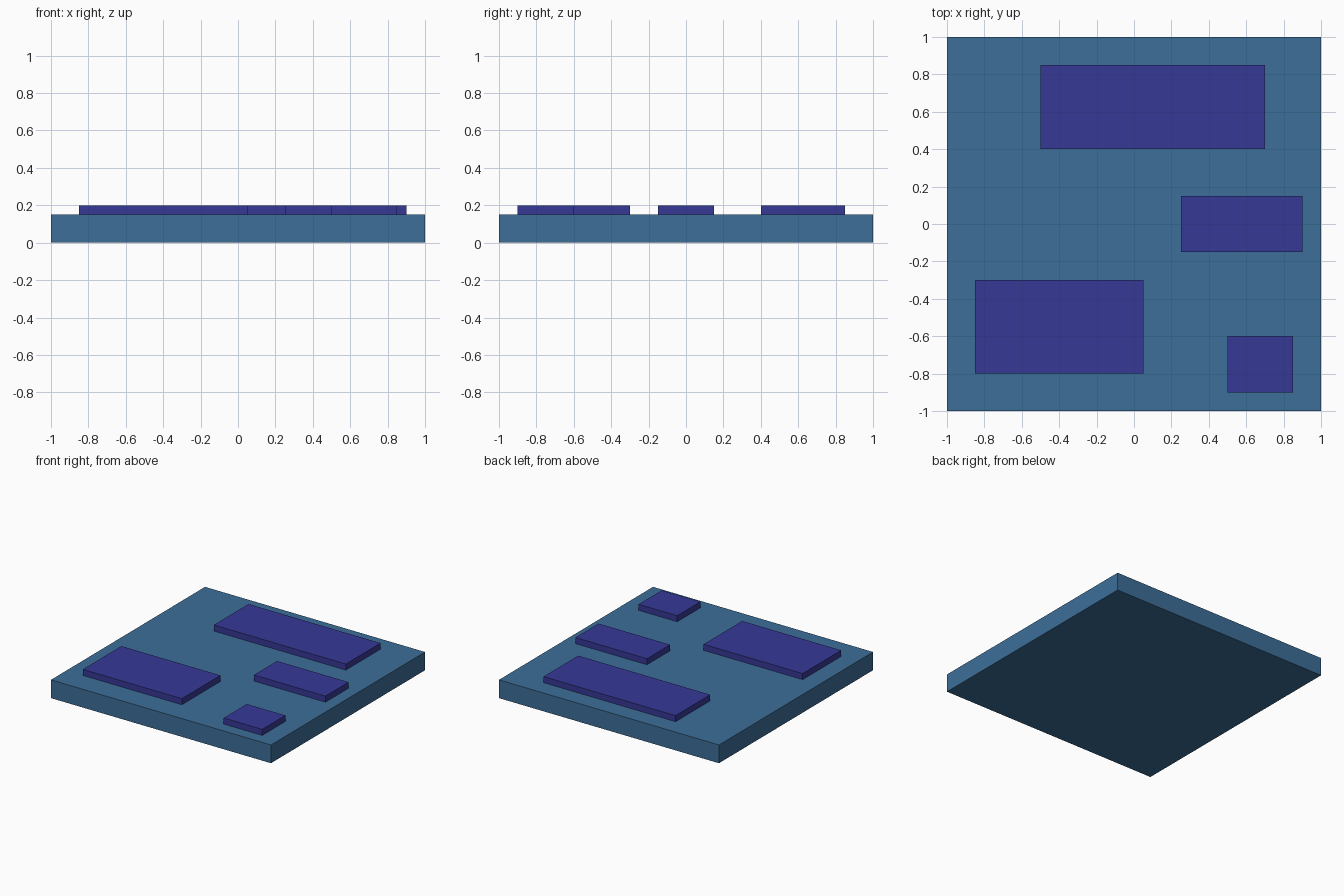
import bpy

if "Cube" in bpy.data.objects:
    bpy.data.objects.remove(bpy.data.objects["Cube"])


def material(name, color):
    m = bpy.data.materials.new(name)
    m.diffuse_color = (*color, 1.0)
    m.use_nodes = True
    m.node_tree.nodes["Principled BSDF"].inputs["Base Color"].default_value = m.diffuse_color
    return m


def box(name, x0, x1, y0, y1, z0, z1, mat):
    """Axis-aligned box given by its extents."""
    bpy.ops.mesh.primitive_cube_add(
        size=1, location=((x0 + x1) / 2, (y0 + y1) / 2, (z0 + z1) / 2))
    ob = bpy.context.object
    ob.name = name
    ob.scale = (x1 - x0, y1 - y0, z1 - z0)
    bpy.ops.object.transform_apply(location=False, rotation=False, scale=True)
    ob.data.materials.append(mat)
    return ob


blue = material("steel_blue", (0.045, 0.156, 0.314))
indigo = material("indigo", (0.037, 0.040, 0.305))

BASE_TOP, PANEL_TOP = 0.15, 0.20

# Square base slab
box("base_slab", -1, 1, -1, 1, 0, BASE_TOP, blue)

# Raised rectangular panels on the top face: x0, x1, y0, y1
panels = {
    "back_panel": (-0.50, 0.70, 0.40, 0.85),
    "middle_panel": (0.25, 0.90, -0.15, 0.15),
    "front_left_panel": (-0.85, 0.05, -0.80, -0.30),
    "front_right_panel": (0.50, 0.85, -0.90, -0.60),
}
for name, extents in panels.items():
    box(name, *extents, BASE_TOP, PANEL_TOP, indigo)
